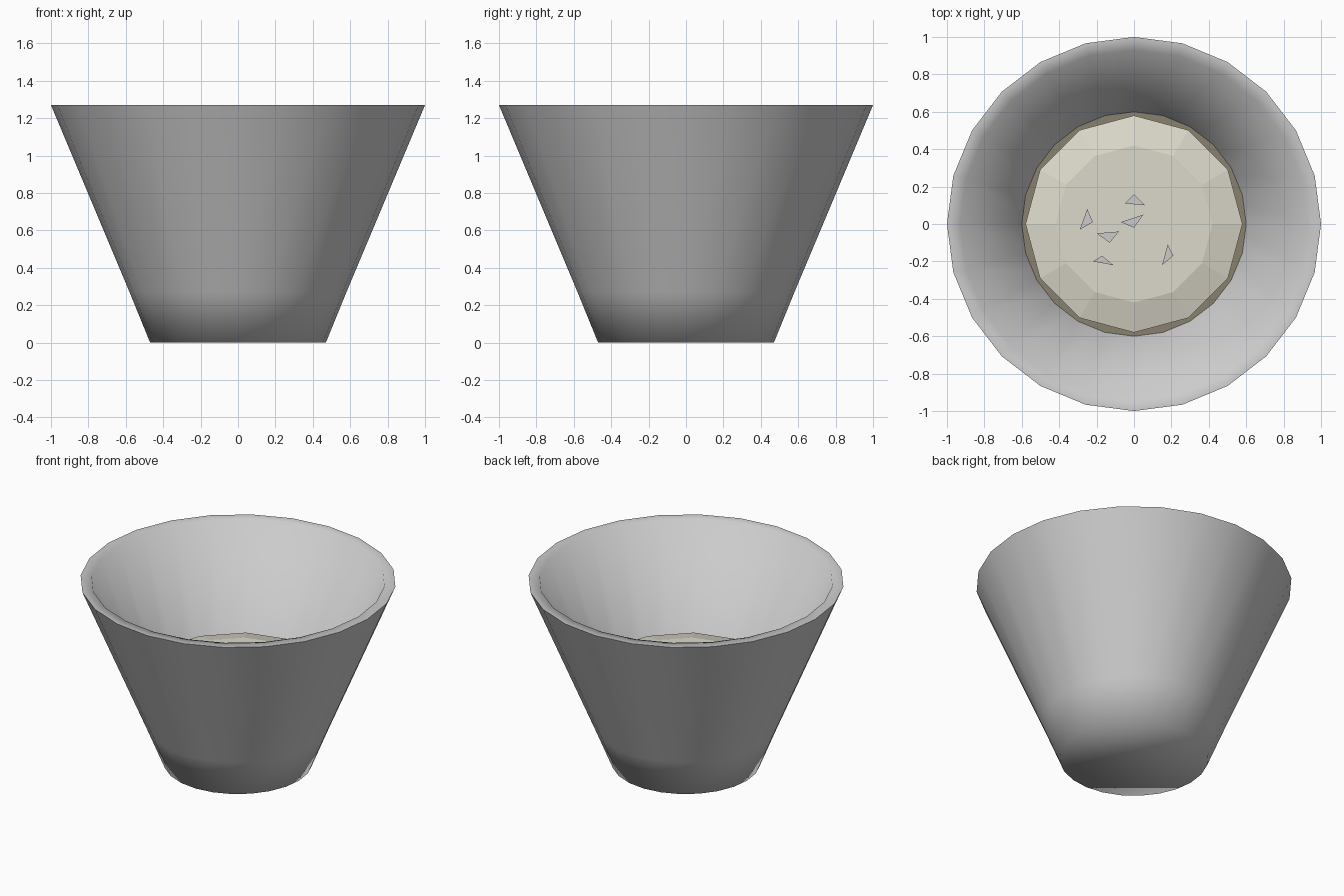
import bpy, bmesh
from math import sin, cos, tau, radians

if "Cube" in bpy.data.objects:
    bpy.data.objects.remove(bpy.data.objects["Cube"])


def new_object(name, bm, smooth_angle=None, color=None):
    bmesh.ops.recalc_face_normals(bm, faces=bm.faces)
    mesh = bpy.data.meshes.new(name)
    bm.to_mesh(mesh)
    bm.free()
    obj = bpy.data.objects.new(name, mesh)
    bpy.context.collection.objects.link(obj)
    if color:
        mat = bpy.data.materials.new(name + "_colour")
        mat.diffuse_color = (*color, 1)
        mat.use_nodes = True
        mat.node_tree.nodes["Principled BSDF"].inputs["Base Color"].default_value = mat.diffuse_color
        mesh.materials.append(mat)
    if smooth_angle:
        bpy.ops.object.select_all(action='DESELECT')
        obj.select_set(True)
        bpy.context.view_layer.objects.active = obj
        bpy.ops.object.shade_smooth_by_angle(angle=radians(smooth_angle))
    return obj


def lathe(name, profile, sides, **kw):
    """Spin (radius, z) points round z and cap both ends."""
    bm = bmesh.new()
    rings = [[bm.verts.new((r * cos(tau * i / sides), r * sin(tau * i / sides), z))
              for i in range(sides)] for r, z in profile]
    for a, b in zip(rings, rings[1:]):
        for i in range(sides):
            j = (i + 1) % sides
            bm.faces.new((a[i], a[j], b[j], b[i]))
    bm.faces.new(rings[0])
    bm.faces.new(rings[-1])
    return new_object(name, bm, **kw)


# Pot: tapered outer wall, flat rim, parallel inner wall and floor
lathe("pot", [(0.47, 0), (0.58, 0.27), (1.0, 1.27),
              (0.93, 1.27), (0.513, 0.27), (0.43, 0.07)], 24, smooth_angle=70)

# Soil bed filling the lower part of the pot
lathe("soil_bed", [(0.55, 0.40), (0.60, 0.48)], 24, color=(0.25, 0.22, 0.16))

# Raised soil mound with a bevelled edge
SOIL = (0.72, 0.70, 0.60)
lathe("soil_mound", [(0.58, 0.45), (0.58, 0.64), (0.42, 0.68)], 12, color=SOIL)

# Small flat chips scattered on the soil
chips = [
    [(-0.05, 0.11), (0.0, 0.16), (0.06, 0.10)],
    [(-0.29, -0.03), (-0.25, 0.08), (-0.22, 0.01)],
    [(-0.20, -0.05), (-0.08, -0.04), (-0.13, -0.10)],
    [(-0.22, -0.20), (-0.17, -0.17), (-0.11, -0.22)],
    [(0.15, -0.22), (0.18, -0.11), (0.21, -0.17)],
    [(-0.07, 0.01), (0.05, 0.05), (0.0, -0.02)],
]
for n, tri in enumerate(chips, 1):
    bm = bmesh.new()
    low = [bm.verts.new((x, y, 0.675)) for x, y in tri]
    top = [bm.verts.new((x, y, 0.69)) for x, y in tri]
    bm.faces.new(low)
    bm.faces.new(top)
    for i in range(3):
        j = (i + 1) % 3
        bm.faces.new((low[i], low[j], top[j], top[i]))
    new_object(f"soil_chip_{n}", bm)
